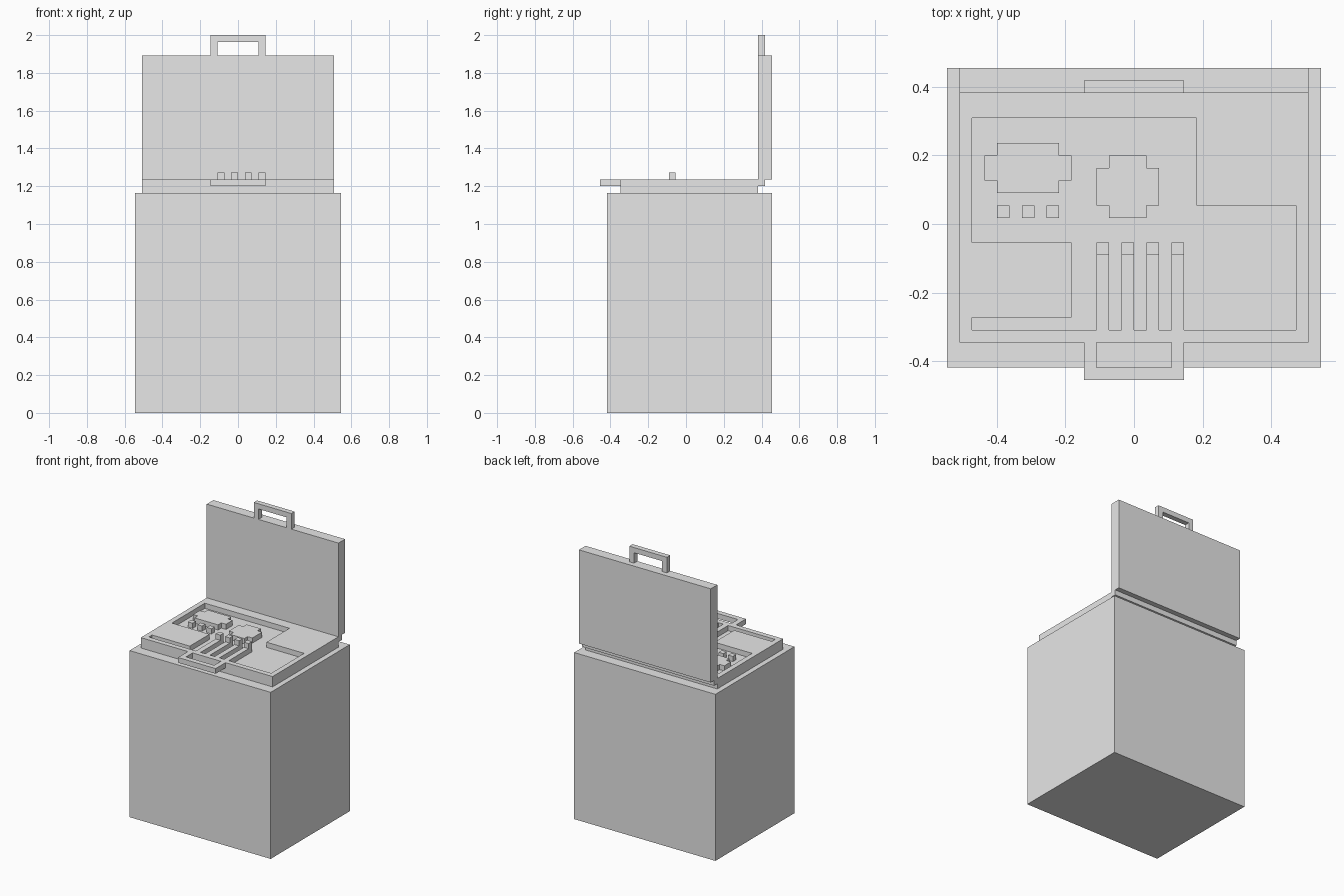
import bpy
import bmesh
from mathutils import Vector

cube = bpy.data.objects.get("Cube")
if cube:
    bpy.data.objects.remove(cube, do_unlink=True)

U = 2 / 55  # one block of the grid the model is built on

grey = bpy.data.materials.new("plain_grey")
grey.use_nodes = True
grey.diffuse_color = (0.8, 0.8, 0.8, 1)
grey.node_tree.nodes["Principled BSDF"].inputs["Base Color"].default_value = (0.8, 0.8, 0.8, 1)


def prism(name, outline, low, high, upright=False):
    """Extrude an outline along z, or along y when upright."""
    bm = bmesh.new()
    verts = [bm.verts.new(Vector((a, low, b) if upright else (a, b, low)) * U)
             for a, b in outline]
    face = bm.faces.new(verts)
    step = (0, high - low, 0) if upright else (0, 0, high - low)
    side = bmesh.ops.extrude_face_region(bm, geom=[face], use_keep_orig=True)
    moved = [g for g in side["geom"] if isinstance(g, bmesh.types.BMVert)]
    bmesh.ops.translate(bm, verts=moved, vec=Vector(step) * U)
    bmesh.ops.recalc_face_normals(bm, faces=bm.faces[:])
    mesh = bpy.data.meshes.new(name)
    bm.to_mesh(mesh)
    bm.free()
    mesh.materials.append(grey)
    obj = bpy.data.objects.new(name, mesh)
    bpy.context.collection.objects.link(obj)
    return obj


def rect(x0, x1, y0, y1):
    return [(x0, y0), (x1, y0), (x1, y1), (x0, y1)]


def box(name, x0, x1, y0, y1, z0, z1):
    return prism(name, rect(x0, x1, y0, y1), z0, z1)


def notched(x0, x1, y0, y1):
    """Rectangle with one block missing at each corner."""
    return [(x0 + 1, y0), (x1 - 1, y0), (x1 - 1, y0 + 1), (x1, y0 + 1),
            (x1, y1 - 1), (x1 - 1, y1 - 1), (x1 - 1, y1), (x0 + 1, y1),
            (x0 + 1, y1 - 1), (x0, y1 - 1), (x0, y0 + 1), (x0 + 1, y0 + 1)]


def handle(base, grip):
    """Squared U outline, one block thick."""
    bar = grip - 1 if grip > base else grip + 1
    return [(-4, base), (-4, grip), (4, grip), (4, base),
            (3, base), (3, bar), (-3, bar), (-3, base)]


# Pedestal and case
box("pedestal", -15, 15, -11.5, 12.5, 0, 32)
case = box("case_tray", -14, 14, -9.5, 9.5 + 1, 32, 34)

# Recess in the case, leaving the strips and side shelves standing
strips = [-3, -1, 1, 3]
recess = [(-13, 8.5), (5, 8.5), (5, 1.5), (13, 1.5), (13, -8.5)]
for x in reversed(strips):
    recess += [(x + 1, -8.5), (x + 1, -1.5), (x, -1.5), (x, -8.5)]
recess += [(-13, -8.5), (-13, -7.5), (-5, -7.5), (-5, -1.5), (-13, -1.5)]
cutter = prism("recess_cutter", recess, 33, 36)
cutter.hide_render = True
cut = case.modifiers.new("recess", 'BOOLEAN')
cut.operation = 'DIFFERENCE'
cut.solver = 'EXACT'
cut.object = cutter
bpy.context.view_layer.objects.active = case
bpy.ops.object.modifier_apply(modifier=cut.name)
bpy.data.objects.remove(cutter, do_unlink=True)

# Pegs on the strip ends
for i, x in enumerate(strips):
    box(f"strip_peg_{i + 1}", x, x + 1, -2.5, -1.5, 34, 35)

# Raised pieces inside the recess
prism("wide_block", notched(-12, -5, 2.5, 6.5), 33, 34)
prism("round_block", notched(-3, 2, 0.5, 5.5), 33, 34)
for i, x in enumerate([-11, -9, -7]):
    box(f"button_{i + 1}", x, x + 1, 0.5, 1.5, 33, 34)

# Open lid, hinge and handles
box("hinge", -14, 14, 10.5, 11.5, 33, 34)
box("lid", -14, 14, 10.5, 12.5, 34, 52)
prism("lid_handle", handle(52, 55), 10.5, 11.5, upright=True)
prism("case_handle", handle(-9.5, -12.5), 33, 34)
